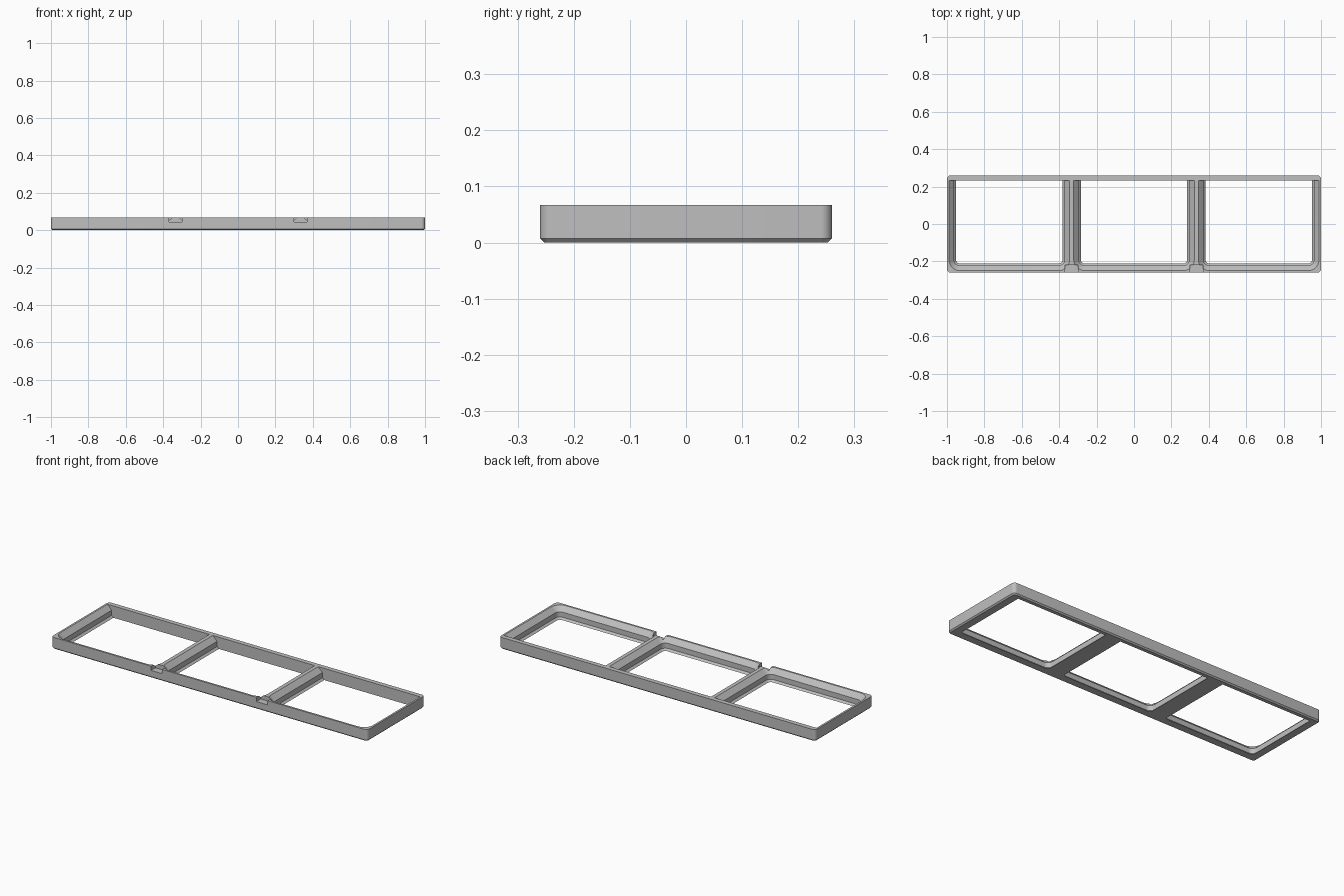
import bpy, bmesh, math

cube = bpy.data.objects.get("Cube")
if cube:
    bpy.data.objects.remove(cube, do_unlink=True)

HX, HY, H = 1.0, 0.26, 0.067      # half length, half depth, height
PITCH = 2 / 3                     # one bay
BACK = 0.233                      # inner face of the back wall

grey = bpy.data.materials.new("light grey")
grey.use_nodes = True
grey.diffuse_color = (0.52, 0.52, 0.52, 1)
grey.node_tree.nodes["Principled BSDF"].inputs["Base Color"].default_value = grey.diffuse_color


def outline(x0, x1, y0, y1, r_front, r_back, steps=8):
    """Counter-clockwise rectangle with rounded corners."""
    pts = []
    corners = ((x0, y0, 1, 1, r_front), (x1, y0, -1, 1, r_front),
               (x1, y1, -1, -1, r_back), (x0, y1, 1, -1, r_back))
    for k, (x, y, sx, sy, r) in enumerate(corners):
        for i in range(steps + 1 if r else 1):
            a = math.pi + (k + i / steps) * math.pi / 2
            pts.append((x + sx * r + r * math.cos(a), y + sy * r + r * math.sin(a)))
    return pts


def loft(name, layers):
    """Closed solid through a stack of (z, outline) layers."""
    bm = bmesh.new()
    rings = [[bm.verts.new((x, y, z)) for x, y in pts] for z, pts in layers]
    n = len(rings[0])
    for low, high in zip(rings, rings[1:]):
        for i in range(n):
            j = (i + 1) % n
            bm.faces.new((low[i], low[j], high[j], high[i]))
    bm.faces.new(rings[0][::-1])
    bm.faces.new(rings[-1])
    mesh = bpy.data.meshes.new(name)
    bm.to_mesh(mesh)
    bm.free()
    mesh.materials.append(grey)
    obj = bpy.data.objects.new(name, mesh)
    bpy.context.collection.objects.link(obj)
    return obj


def cut(body, cutter):
    cutter.hide_render = True
    mod = body.modifiers.new("cut", "BOOLEAN")
    mod.operation, mod.solver, mod.object = "DIFFERENCE", "EXACT", cutter
    bpy.context.view_layer.objects.active = body
    bpy.ops.object.modifier_apply(modifier=mod.name)
    bpy.data.objects.remove(cutter, do_unlink=True)


# Outer block with rounded corners and a chamfered foot
CH, R = 0.007, 0.02
frame = loft("tray_frame", [
    (0, outline(-HX + CH, HX - CH, -HY + CH, HY - CH, R - CH, R - CH)),
    (CH, outline(-HX, HX, -HY, HY, R, R)),
    (H, outline(-HX, HX, -HY, HY, R, R))])

# Three through pockets: stepped and sloped on the sides and front, flat at the back
profile = [(-0.02, 0.049, 0.019), (0, 0.049, 0.019), (0.011, 0.038, 0.03),
           (0.04, 0.038, 0.03), (H, 0.011, 0.057), (H + 0.01, 0.001, 0.067)]
for bay in (-1, 0, 1):
    left, right = (bay - 0.5) * PITCH, (bay + 0.5) * PITCH
    cut(frame, loft("pocket_cutter", [
        (z, outline(left + d, right - d, -HY + d, BACK, r, 0)) for z, d, r in profile]))

# Notches in the front wall at the ends of the dividers
for side in (-1, 1):
    x = side * PITCH / 2
    box = outline(x - 0.035, x + 0.035, -HY - 0.05, -0.22, 0, 0)
    cut(frame, loft("notch_cutter", [(0.043, box), (H + 0.05, box)]))

bpy.ops.object.select_all(action="DESELECT")
frame.select_set(True)
bpy.context.view_layer.objects.active = frame
bpy.ops.object.shade_smooth_by_angle(angle=math.radians(30))
